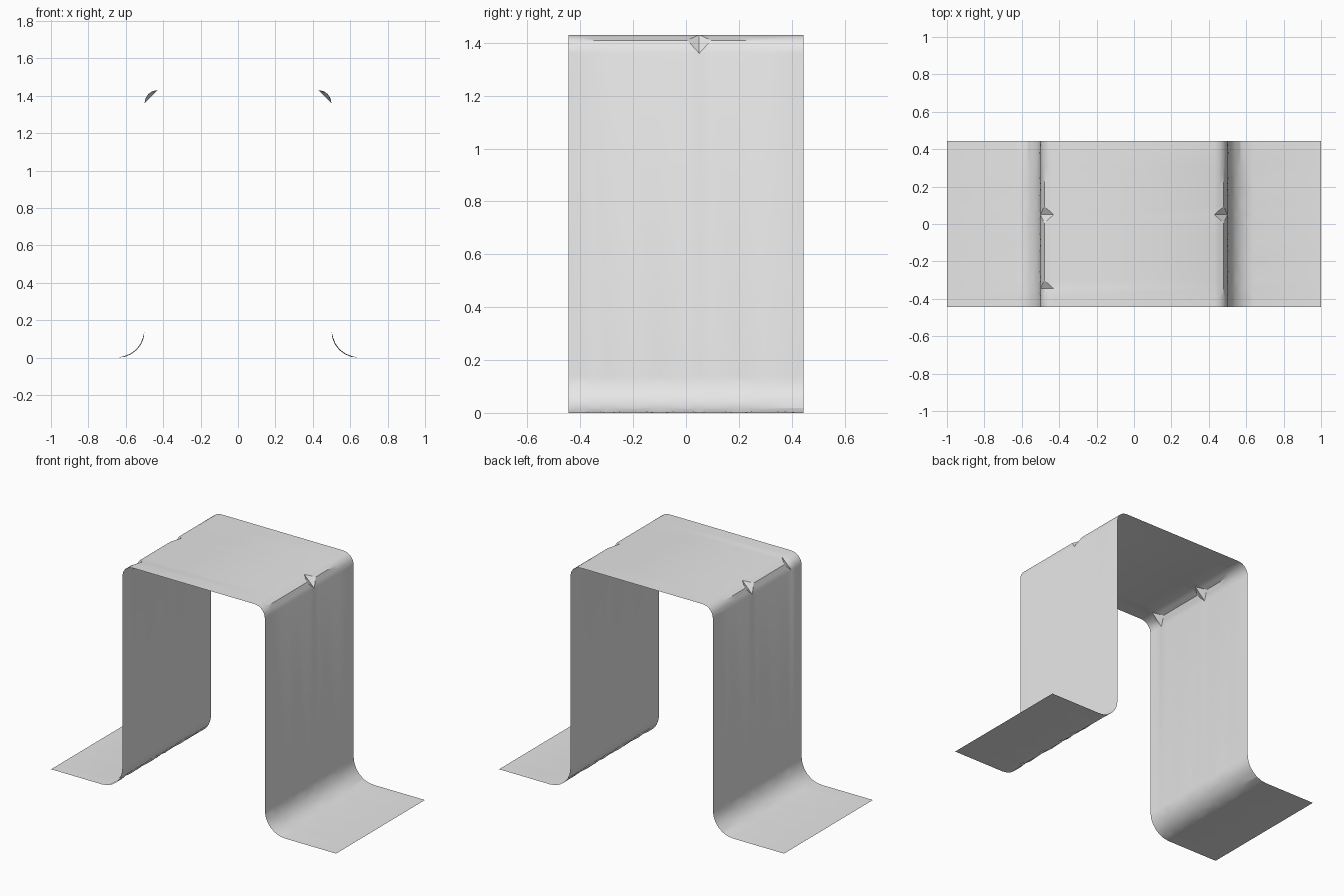
import bpy, bmesh
from math import sin, cos, pi
from mathutils import Vector

cube = bpy.data.objects.get("Cube")
if cube:
    bpy.data.objects.remove(cube, do_unlink=True)

# Overall sizes of the bent sheet
HALF_DEPTH, HEIGHT, WALL_X, FOOT_X = 0.445, 1.43, 0.5, 1.0
TOP_R, FOOT_R = 0.07, 0.14
FOOT_SEGS = 6
COLUMNS = [-0.445, -0.39, -0.345, -0.3, -0.2, -0.1, 0.005,
           0.05, 0.095, 0.2, 0.3, 0.445]
DENTS = {1: [0.05], -1: [-0.345, 0.05]}


def foot_bend(col):
    """Concave bend from foot to wall, slightly faceted between the ends."""
    cx, cz = WALL_X + FOOT_R, FOOT_R
    pts = [Vector((cx - FOOT_R * sin(a), cz - FOOT_R * cos(a)))
           for a in (i * pi / 2 / FOOT_SEGS for i in range(FOOT_SEGS + 1))]
    if 0 < col < len(COLUMNS) - 1:
        arc = list(pts)
        for i in range(1 + col % 2, FOOT_SEGS, 2):
            pts[i] = (arc[i - 1] + arc[i + 1]) / 2
    return pts


def top_bend(y, side):
    """Bend from wall to top: round at the ends, creased inside, dented in spots."""
    cx, cz = WALL_X - TOP_R, HEIGHT - TOP_R
    p = [Vector((cx + TOP_R * cos(i * pi / 8), cz + TOP_R * sin(i * pi / 8)))
         for i in range(5)]
    if y in DENTS[side]:
        return [p[0], p[0], (p[0] + p[4]) / 2, p[4], p[4]]
    flat = min(1, (HALF_DEPTH - abs(y)) / 0.145)
    for i in (1, 3):
        p[i] = p[i].lerp((p[i - 1] + p[i + 1]) / 2, flat)
    return p


def half_section(col, side):
    y = COLUMNS[col]
    pts = [Vector((FOOT_X, 0))] + foot_bend(col) + top_bend(y, side)
    return [Vector((side * p.x, y, p.y)) for p in pts]


# Bent sheet: cross-sections joined along the depth
bm = bmesh.new()
rows = []
for c in range(len(COLUMNS)):
    section = half_section(c, -1) + half_section(c, 1)[::-1]
    rows.append([bm.verts.new(p) for p in section])


def reach(a, b):
    return sum(abs(v.co.x) + v.co.z for v in (a, b))


for r0, r1 in zip(rows, rows[1:]):
    for i in range(len(r0) - 1):
        a, b, c, d = r0[i], r1[i], r1[i + 1], r0[i + 1]
        # Split each quad along its outer diagonal
        if reach(a, c) >= reach(b, d):
            tris = ((a, c, b), (a, d, c))
        else:
            tris = ((a, d, b), (b, d, c))
        for t in tris:
            bm.faces.new(t)

bmesh.ops.remove_doubles(bm, verts=bm.verts, dist=0.0001)
bmesh.ops.recalc_face_normals(bm, faces=bm.faces)
if max(bm.faces, key=lambda f: f.calc_center_median().z).normal.z < 0:
    bmesh.ops.reverse_faces(bm, faces=bm.faces)
mesh = bpy.data.meshes.new("bent_sheet")
bm.to_mesh(mesh)
bm.free()

sheet = bpy.data.objects.new("bent_sheet", mesh)
bpy.context.collection.objects.link(sheet)

# Plain grey surface
grey = bpy.data.materials.new("light_grey")
grey.use_nodes = True
colour = (0.8, 0.8, 0.8, 1)
grey.diffuse_color = colour
for node in grey.node_tree.nodes:
    if node.type == 'BSDF_PRINCIPLED':
        node.inputs["Base Color"].default_value = colour
mesh.materials.append(grey)

# Smooth bends with sharp creases
bpy.ops.object.select_all(action='DESELECT')
sheet.select_set(True)
bpy.context.view_layer.objects.active = sheet
bpy.ops.object.shade_smooth_by_angle()
